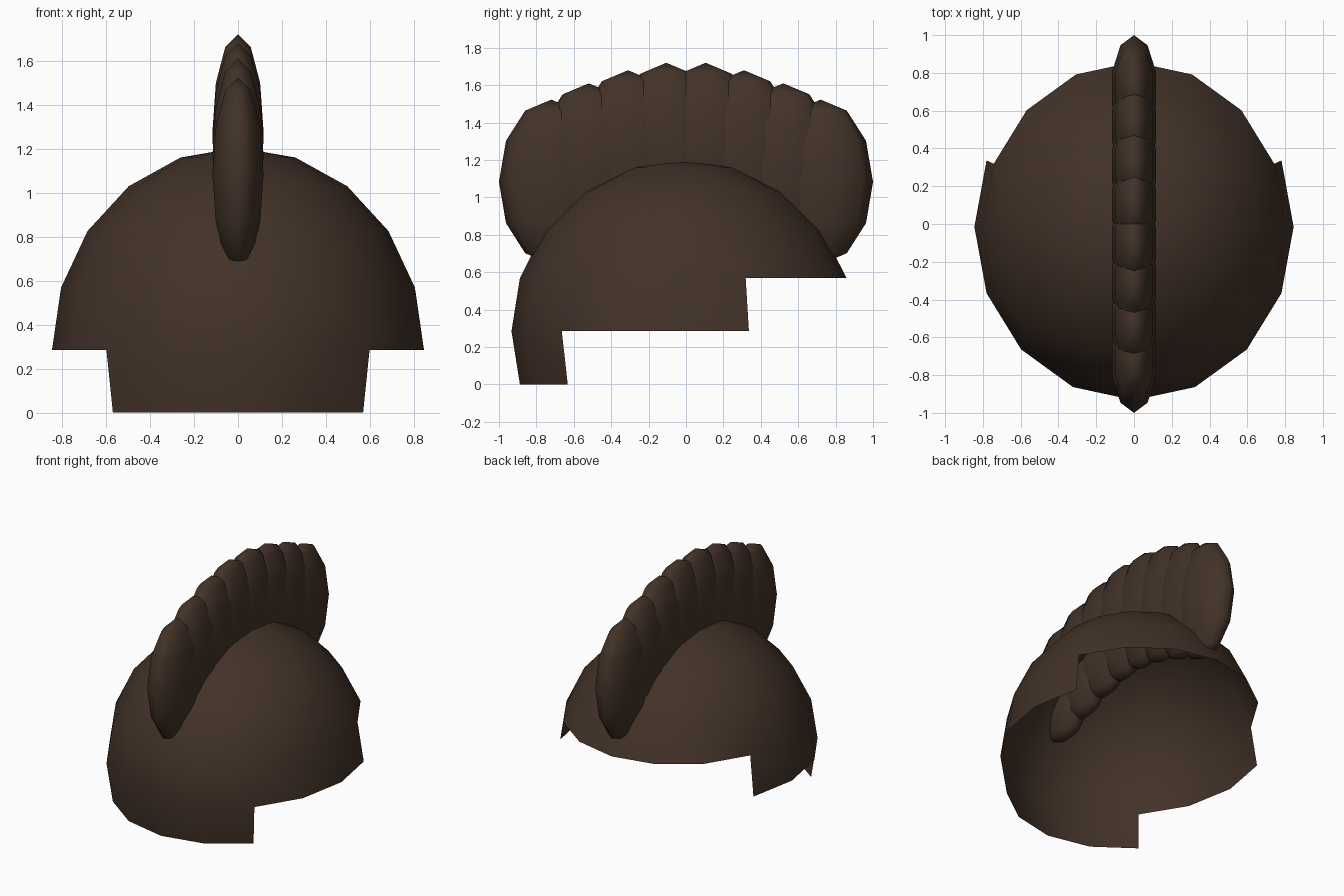
import bpy, bmesh, math
from mathutils import Matrix, Vector

cube = bpy.data.objects.get("Cube")
if cube:
    bpy.data.objects.remove(cube, do_unlink=True)

brown = bpy.data.materials.new("dark_brown")
brown.use_nodes = True
colour = (0.055, 0.032, 0.021, 1)
brown.diffuse_color = colour
bsdf = next(n for n in brown.node_tree.nodes if n.type == 'BSDF_PRINCIPLED')
bsdf.inputs["Base Color"].default_value = colour
bsdf.inputs["Roughness"].default_value = 0.8


def ellipsoid(name, segments, rings, centre, radii, remove=None):
    """Smooth ellipsoid; faces of the unit sphere matching `remove` are cut away."""
    bm = bmesh.new()
    bmesh.ops.create_uvsphere(bm, u_segments=segments, v_segments=rings, radius=1)
    if remove:
        cut = [f for f in bm.faces if remove(f.calc_center_median())]
        bmesh.ops.delete(bm, geom=cut, context='FACES')
    bm.transform(Matrix.Diagonal((*radii, 1)))
    for f in bm.faces:
        f.smooth = True
    mesh = bpy.data.meshes.new(name)
    bm.to_mesh(mesh)
    bm.free()
    mesh.materials.append(brown)
    obj = bpy.data.objects.new(name, mesh)
    obj.location = Vector(centre)
    bpy.context.collection.objects.link(obj)
    return obj


# Shell: open dome with side flaps and a neck guard on the -y side
STEP = math.sin(math.radians(18))


def outside_shell(c):
    around = math.degrees(math.atan2(abs(c.x), -c.y))  # 0 at -y, 180 at +y
    if c.z > STEP:
        return False
    if c.z > 0:
        return around > 112.5
    if c.z > -STEP:
        return around > 45
    return True


ellipsoid("helmet_shell", 16, 10, (0, -0.015, 0.285), (0.845, 0.918, 0.92), outside_shell)

# Crest: row of overlapping upright lobes, mirrored front to back
for i, (y, z) in enumerate([(0.105, 1.28), (0.31, 1.24), (0.52, 1.17), (0.72, 1.083)]):
    for side, label in ((-1, "front"), (1, "back")):
        ellipsoid(f"crest_lobe_{label}_{i + 1}", 10, 6, (0, side * y, z), (0.122, 0.28, 0.44))
